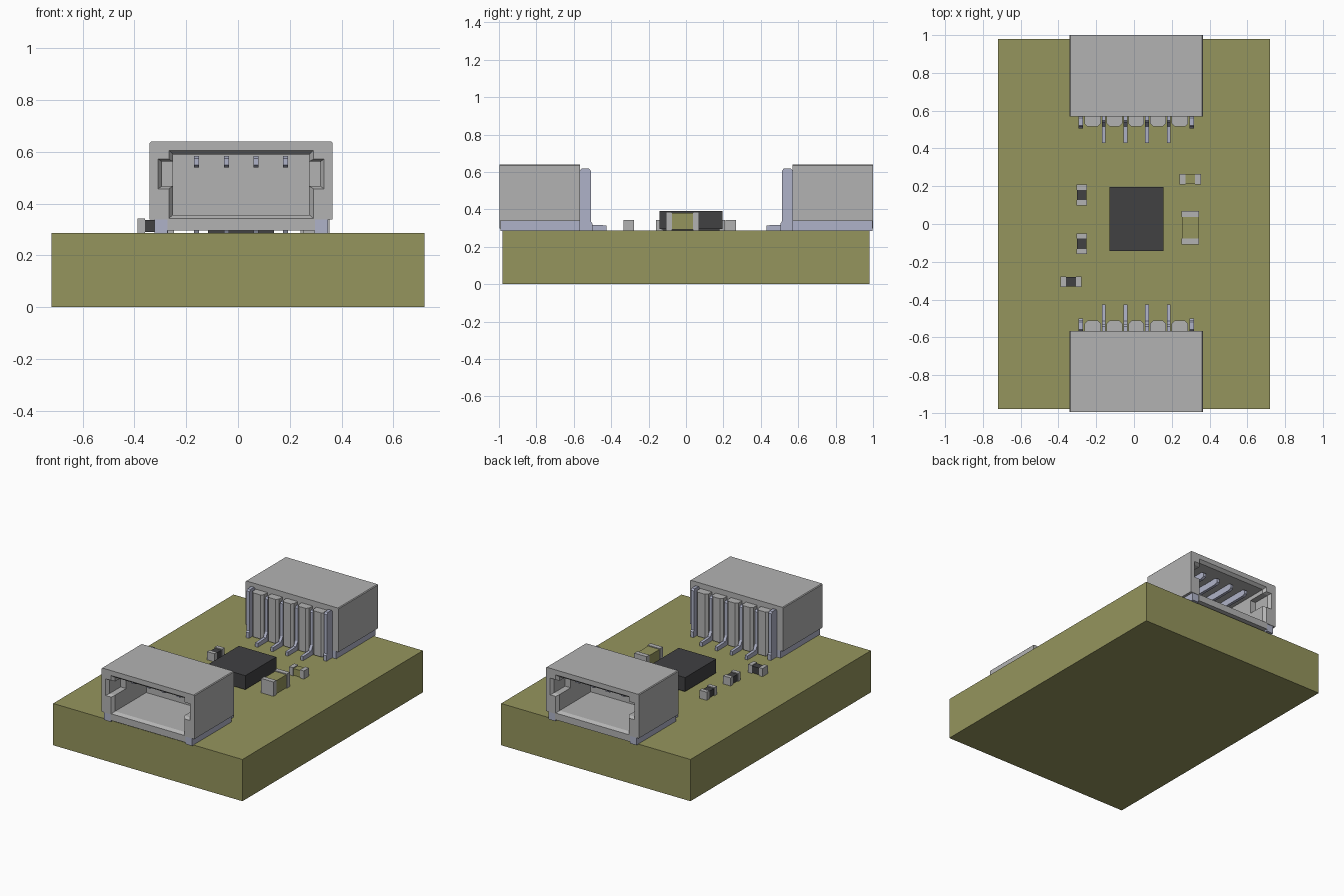
import bpy, bmesh, math

if "Cube" in bpy.data.objects:
    bpy.data.objects.remove(bpy.data.objects["Cube"])

BOARD_TOP = 0.287


def material(name, rgb):
    m = bpy.data.materials.new(name)
    m.diffuse_color = (*rgb, 1)
    m.use_nodes = True
    m.node_tree.nodes["Principled BSDF"].inputs["Base Color"].default_value = m.diffuse_color
    return m


OLIVE = material("olive board", (0.30, 0.30, 0.11))
GREY = material("light grey", (0.45, 0.45, 0.45))
METAL = material("bluish metal", (0.43, 0.45, 0.58))
DARK = material("dark grey", (0.052, 0.052, 0.055))


def add_mesh(name, bm, mat):
    bmesh.ops.recalc_face_normals(bm, faces=bm.faces)
    me = bpy.data.meshes.new(name)
    bm.to_mesh(me)
    bm.free()
    me.materials.append(mat)
    ob = bpy.data.objects.new(name, me)
    bpy.context.collection.objects.link(ob)
    return ob


def loft(name, rings, mat):
    """Closed solid through matching rings of points."""
    bm = bmesh.new()
    vs = [[bm.verts.new(p) for p in r] for r in rings]
    n = len(vs[0])
    for a, b in zip(vs, vs[1:]):
        for i in range(n):
            j = (i + 1) % n
            bm.faces.new((a[i], a[j], b[j], b[i]))
    bm.faces.new(vs[0])
    bm.faces.new(vs[-1])
    return add_mesh(name, bm, mat)


def box(name, x, y, z, mat):
    rings = [[(x[0], y[0], h), (x[1], y[0], h), (x[1], y[1], h), (x[0], y[1], h)] for h in z]
    return loft(name, rings, mat)


def prism_x(name, prof, x0, x1, mat):
    return loft(name, [[(x, y, z) for y, z in prof] for x in (x0, x1)], mat)


def rect_xz(hw, z0, z1, y):
    return [(-hw, y, z0), (hw, y, z0), (hw, y, z1), (-hw, y, z1)]


# Board
box("board", (-0.72, 0.72), (-0.98, 0.98), (0, BOARD_TOP), OLIVE)

# Main chip with a recessed-looking base
box("chip_base", (-0.115, 0.14), (-0.125, 0.18), (BOARD_TOP - 0.002, 0.30), DARK)
box("chip_body", (-0.13, 0.155), (-0.142, 0.195), (0.296, 0.392), DARK)


# Two-terminal surface parts
def passive(name, cx, cy, length, width, top, cap, along_y, mat):
    def part(suffix, a, b, half, z, m):
        u, v = (a, b), (-half, half)
        x, y = (v, u) if along_y else (u, v)
        box(name + suffix, (cx + x[0], cx + x[1]), (cy + y[0], cy + y[1]), z, m)
    h = length / 2
    part("_body", -h + cap, h - cap, width / 2 - 0.003, (BOARD_TOP + 0.004, top - 0.006), mat)
    part("_end_a", -h, -h + cap, width / 2, (BOARD_TOP - 0.002, top), GREY)
    part("_end_b", h - cap, h, width / 2, (BOARD_TOP - 0.002, top), GREY)


passive("large_capacitor", 0.298, -0.019, 0.177, 0.094, 0.386, 0.032, True, OLIVE)
passive("small_capacitor", 0.298, 0.238, 0.112, 0.056, 0.343, 0.03, False, OLIVE)
passive("resistor_1", -0.276, 0.153, 0.11, 0.056, 0.343, 0.028, True, DARK)
passive("resistor_2", -0.276, -0.105, 0.11, 0.056, 0.343, 0.028, True, DARK)
passive("resistor_3", -0.333, -0.306, 0.11, 0.056, 0.343, 0.028, False, DARK)

# Connector housing: stepped section with chamfered top edges, opening at -y
FRONT, BACK = -0.998, -0.568
half = [(0.285, 0.297), (0.285, 0.338), (0.353, 0.338), (0.353, 0.635), (0.348, 0.64)]
section = half + [(-x, z) for x, z in reversed(half)]
housing = loft("connector_housing", [[(x, y, z) for x, z in section] for y in (FRONT, BACK)], GREY)

# Cavity with flared mouth, and key slots in the side walls
cutters = [
    loft("cavity_cutter", [rect_xz(0.283, 0.340, 0.610, FRONT - 0.005),
                           rect_xz(0.263, 0.357, 0.590, FRONT + 0.02),
                           rect_xz(0.263, 0.357, 0.590, -0.64)], GREY),
    loft("slot_cutter", [rect_xz(0.325, 0.455, 0.575, FRONT - 0.005),
                         rect_xz(0.305, 0.468, 0.562, FRONT + 0.02),
                         rect_xz(0.305, 0.468, 0.562, FRONT + 0.14)], GREY)]
for c in cutters:
    c.hide_render = True
    mod = housing.modifiers.new("cut", "BOOLEAN")
    mod.operation, mod.solver, mod.object = "DIFFERENCE", "EXACT", c
bpy.context.view_layer.update()
cut_mesh = bpy.data.meshes.new_from_object(
    housing.evaluated_get(bpy.context.evaluated_depsgraph_get()))
housing.modifiers.clear()
housing.data = cut_mesh
for c in cutters:
    bpy.data.objects.remove(c)
parts = [housing]

# Chamfered ribs on the rear wall, between the pins
for cx, w in ((-0.231, 0.088), (-0.115, 0.084), (0, 0.084), (0.115, 0.084), (0.231, 0.088)):
    h, c = w / 2, 0.016
    plan = [(-h, BACK - 0.01), (h, BACK - 0.01), (h, -0.514 - c), (h - c, -0.514),
            (-h + c, -0.514), (-h, -0.514 - c)]
    parts.append(loft("rear_rib", [[(cx + x, y, z) for x, y in plan] for z in (0.30, 0.603)], GREY))

# Bent pins: prong inside the cavity, drop behind, foot on the board
pin = [(-0.92, 0.55), (-0.92, 0.575), (-0.90, 0.585), (-0.545, 0.585), (-0.535, 0.575),
       (-0.535, 0.35), (-0.515, 0.318), (-0.428, 0.314), (-0.428, 0.285), (-0.535, 0.285),
       (-0.56, 0.33), (-0.56, 0.54), (-0.90, 0.54)]
for cx in (-0.172, -0.057, 0.057, 0.172):
    parts.append(prism_x("pin", pin, cx - 0.01, cx + 0.01, METAL))

# Side anchors: low rail under the housing and upright blade behind it
blade = [(-0.575, 0.285), (-0.503, 0.285), (-0.503, 0.325), (-0.511, 0.335),
         (-0.511, 0.605), (-0.52, 0.617), (-0.56, 0.617), (-0.575, 0.60)]
for s in (-1, 1):
    parts.append(prism_x("anchor_blade", blade, s * 0.283, s * 0.306, METAL))
    x0, x1 = sorted((s * 0.284, s * 0.335))
    parts.append(box("anchor_rail", (x0, x1), (FRONT + 0.003, BACK), (0.285, 0.339), METAL))

# Second connector, turned half round
for ob in parts:
    ob.location = (0.012, 0.002, 0)
    twin = ob.copy()
    twin.name = "back_" + ob.name
    twin.rotation_euler = (0, 0, math.pi)
    bpy.context.collection.objects.link(twin)
